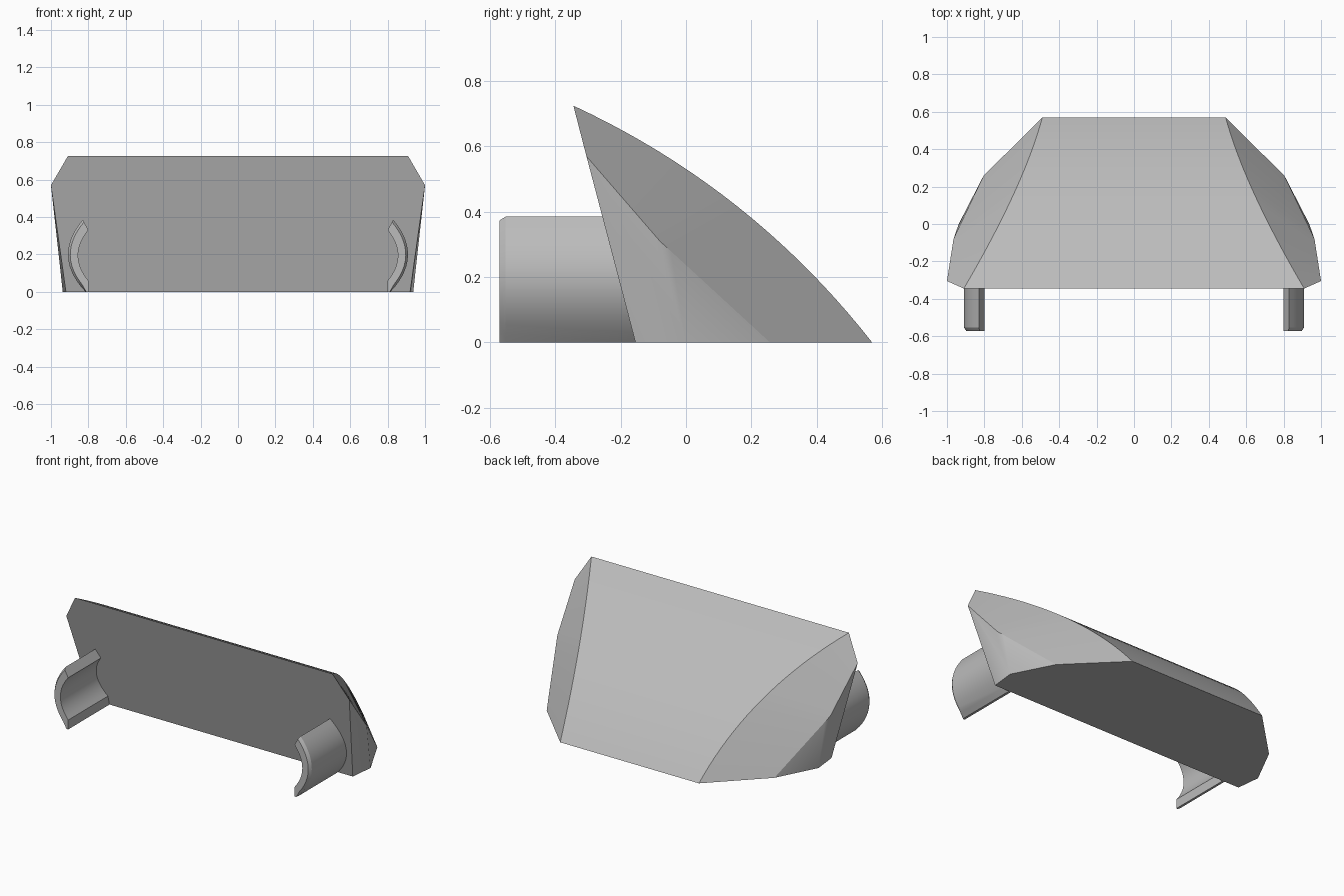
import bpy, bmesh, math
from mathutils import Vector

cube = bpy.data.objects.get("Cube")
if cube:
    bpy.data.objects.remove(cube)

grey = bpy.data.materials.new("light_grey")
grey.use_nodes = True
colour = (0.5, 0.5, 0.5, 1)
grey.diffuse_color = colour
grey.node_tree.nodes["Principled BSDF"].inputs["Base Color"].default_value = colour


def finish(bm, name, angle):
    bmesh.ops.remove_doubles(bm, verts=bm.verts, dist=0.0005)
    bmesh.ops.recalc_face_normals(bm, faces=bm.faces)
    mesh = bpy.data.meshes.new(name)
    bm.to_mesh(mesh)
    bm.free()
    mesh.materials.append(grey)
    obj = bpy.data.objects.new(name, mesh)
    bpy.context.collection.objects.link(obj)
    bpy.ops.object.select_all(action='DESELECT')
    obj.select_set(True)
    bpy.context.view_layer.objects.active = obj
    bpy.ops.object.shade_smooth_by_angle(angle=math.radians(angle))
    return obj


def quad_curve(a, ctrl, b, t):
    return a * (1 - t) ** 2 + ctrl * 2 * t * (1 - t) + b * t * t


# Wedge body: corner points of the +x side
STEPS = 20
top = Vector((0.91, -0.345, 0.725))
back = Vector((0.49, 0.57, 0))
crown = Vector((0.59, 0.2, 0.472))
shoulder = Vector((1.0, -0.305, 0.57))
cheek = Vector((0.965, -0.08, 0.31))
rear_foot = Vector((0.805, 0.257, 0))
mid_foot = Vector((0.937, 0, 0))
front_foot = Vector((0.92, -0.155, 0))

# Upper rail follows the curved back, lower rail bounds the chamfer
upper, lower = [], []
for i in range(STEPS + 1):
    t = i / STEPS
    upper.append(quad_curve(top, crown, back, t))
    if t <= 0.5:
        lower.append(shoulder.lerp(cheek, 2 * t))
    else:
        lower.append(cheek.lerp(rear_foot, 2 * t - 1))

bm = bmesh.new()


def face(points):
    bm.faces.new([bm.verts.new(p) for p in points])


def flip(p):
    return Vector((-p.x, p.y, p.z))


for side in (lambda p: p, flip):
    # Chamfer strip
    for i in range(STEPS):
        face([side(p) for p in (upper[i], upper[i + 1], lower[i + 1], lower[i])])
    # Lower side facets
    half = STEPS // 2
    for i in range(STEPS):
        face([side(p) for p in (lower[i], lower[i + 1], mid_foot)])
    face([side(p) for p in (shoulder, mid_foot, front_foot)])

# Curved back, flat front and flat base
for i in range(STEPS):
    face([upper[i], upper[i + 1], flip(upper[i + 1]), flip(upper[i])])
for outline in ([top, shoulder, front_foot],
                [front_foot, mid_foot, rear_foot, back]):
    face(outline + [flip(p) for p in reversed(outline)])
finish(bm, "wedge_body", 25)

# Curved clips: outer and inner arcs extruded from the front
ARC = 14
outer_ends = Vector((0.83, 0.385)), Vector((0.995, 0.19)), Vector((0.815, 0))
inner_ends = Vector((0.8, 0.33)), Vector((0.91, 0.195)), Vector((0.8, 0.06))
outer = [quad_curve(*outer_ends, i / ARC) for i in range(ARC + 1)]
inner = [quad_curve(*inner_ends, i / ARC) for i in range(ARC + 1)]
inner.append(Vector((0.8, 0)))

for name, sign in (("left_clip", 1), ("right_clip", -1)):
    bm = bmesh.new()
    rings = []
    # The free end has a small bevel along its outer edge
    for y, inset in ((-0.572, 0.22), (-0.553, 0), (-0.14, 0)):
        ring = [o.lerp(inner[i], inset) for i, o in enumerate(outer)]
        ring[-1].y = 0
        ring += inner[::-1]
        rings.append([bm.verts.new((sign * p.x, y, p.y)) for p in ring])
    count = len(rings[0])
    for a, b in zip(rings, rings[1:]):
        for i in range(count):
            j = (i + 1) % count
            bm.faces.new((a[i], a[j], b[j], b[i]))
    bm.faces.new(rings[0])
    bm.faces.new(rings[-1])
    finish(bm, name, 25)
